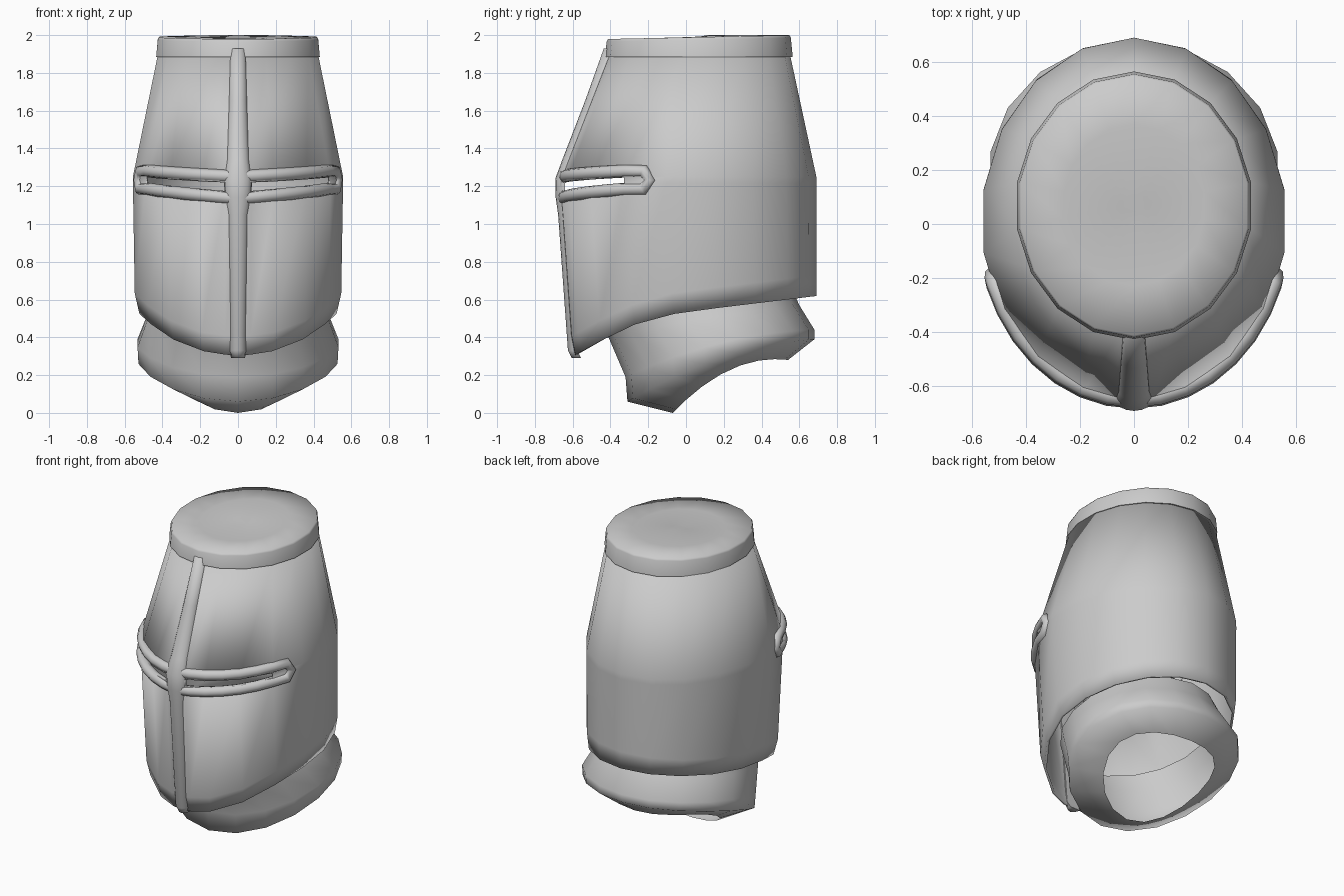
import bpy, bmesh
from math import sin, cos, pi, radians

cube = bpy.data.objects.get("Cube")
if cube:
    bpy.data.objects.remove(cube)

steel = bpy.data.materials.new("grey_steel")
steel.use_nodes = True
grey = (0.6, 0.6, 0.6, 1)
steel.diffuse_color = grey
steel.node_tree.nodes["Principled BSDF"].inputs["Base Color"].default_value = grey


def oval(a, half_width, front, back):
    """Point on an oval, the angle running from the front towards +x."""
    return half_width * sin(a), (front + back) / 2 + (front - back) / 2 * cos(a)


def loft(name, rows, closed=True, caps=(), skip=None, smooth=80):
    """Skin a list of equal-length point rows; skip drops single faces."""
    bm = bmesh.new()
    grid = [[bm.verts.new(p) for p in row] for row in rows]
    n = len(grid[0])
    for r in range(len(grid) - 1):
        for i in range(n if closed else n - 1):
            if skip and skip(r, i):
                continue
            j = (i + 1) % n
            bm.faces.new((grid[r][i], grid[r][j], grid[r + 1][j], grid[r + 1][i]))
    for c in caps:
        bm.faces.new(grid[c])
    bmesh.ops.recalc_face_normals(bm, faces=bm.faces[:])
    mesh = bpy.data.meshes.new(name)
    bm.to_mesh(mesh)
    bm.free()
    mesh.materials.append(steel)
    obj = bpy.data.objects.new(name, mesh)
    bpy.context.collection.objects.link(obj)
    bpy.ops.object.select_all(action="DESELECT")
    bpy.context.view_layer.objects.active = obj
    obj.select_set(True)
    bpy.ops.object.shade_smooth_by_angle(angle=radians(smooth))
    return obj


def interpolate(x, points):
    for (x0, v0), (x1, v1) in zip(points, points[1:]):
        if x <= x1:
            return v0 + (v1 - v0) * max(0, x - x0) / (x1 - x0)
    return points[-1][1]


# Shell: stacked ovals, with an extra column beside the nose bar for the slits
half = [7] + list(range(20, 180, 20))
degrees = [0] + half + [180] + [-d for d in reversed(half)]
angles = [radians(d) for d in degrees]
hem = [(-0.6, 0.3), (-0.4, 0.41), (-0.2, 0.5), (0, 0.535), (0.7, 0.62)]


def slit_low(a):
    return 1.165 + 0.05 * min(abs(a), pi / 3) / (pi / 3)


def slit_high(a):
    return 1.22 + 0.03 * min(abs(a), pi / 3) / (pi / 3)


def shell_ring(size, height):
    ring = []
    for a in angles:
        x, y = oval(a, *size)
        ring.append((x, y, height(a, y)))
    return ring


shell_rows = [
    shell_ring((0.53, -0.59, 0.69), lambda a, y: interpolate(y, hem)),
    shell_ring((0.555, -0.61, 0.69), lambda a, y: interpolate(y, hem) + 0.11),
    shell_ring((0.565, -0.665, 0.69), lambda a, y: slit_low(a)),
    shell_ring((0.565, -0.67, 0.69), lambda a, y: slit_high(a)),
    shell_ring((0.43, -0.405, 0.55), lambda a, y: 1.9),
]


def is_slit(row, i):
    pair = (abs(degrees[i]), abs(degrees[(i + 1) % len(degrees)]))
    return row == 2 and min(pair) >= 7 and max(pair) <= 60


shell = loft("helmet_shell", shell_rows, skip=is_slit)
wall = shell.modifiers.new("wall", "SOLIDIFY")
wall.thickness = 0.015
wall.offset = -1

# Crown: flared band closed by a flat top that rises a little to the back
even = [radians(20 * i) for i in range(18)]


def crown_ring(scale, z, tilt=0):
    ring = []
    for a in even:
        x, y = oval(a, 0.44, -0.43, 0.565)
        ring.append((x * scale, 0.07 + (y - 0.07) * scale, z + tilt * y))
    return ring


loft("crown_band", [crown_ring(0.93, 1.89), crown_ring(1, 1.885),
                    crown_ring(0.98, 1.975, 0.02), crown_ring(0.965, 1.988, 0.02),
                    crown_ring(0.6, 1.99, 0.02), crown_ring(0.1, 1.99, 0.02)],
     caps=(-1,))

# Nose bar: half-round strip running down the front (outer y, z, half width)
bar = [(-0.435, 1.93, 0.04), (-0.535, 1.65, 0.05), (-0.655, 1.34, 0.06),
       (-0.692, 1.24, 0.075), (-0.69, 1.14, 0.07), (-0.677, 1.05, 0.058),
       (-0.625, 0.33, 0.046), (-0.605, 0.29, 0.036)]
bar_rows = [[(w * cos(pi * k / 8), y + 0.05 * (1 - sin(pi * k / 8)), z)
             for k in range(9)] for y, z, w in bar]
loft("nose_bar", bar_rows, caps=(0, -1))

# Slit rim: one rounded bead around both eye slits
curve = bpy.data.curves.new("slit_rim", "CURVE")
curve.dimensions = "3D"
curve.bevel_depth = 0.034
curve.bevel_resolution = 2
sweep = [radians(d) for d in (0, 10, 20, 30, 40, 50, 60, 69)]
for side in (1, -1):
    path = []
    for a in sweep:
        x, y = oval(a, 0.548, -0.645, 0.67)
        path.append((side * x, y, slit_high(a) + 0.03))
    x, y = oval(radians(72), 0.548, -0.645, 0.67)
    path.append((side * x, y, 1.232))
    for a in reversed(sweep):
        x, y = oval(a, 0.55, -0.65, 0.67)
        path.append((side * x, y, slit_low(a) - 0.03))
    spline = curve.splines.new("POLY")
    spline.points.add(len(path) - 1)
    for point, co in zip(spline.points, path):
        point.co = (*co, 1)
    spline.use_smooth = True
curve.materials.append(steel)
rim = bpy.data.objects.new("slit_rim", curve)
bpy.context.collection.objects.link(rim)


# Neck guard: tilted collar that bulges out and turns under to an open hole
def collar_ring(half_width, front, back, z_front, z_side, z_back):
    ring = []
    for a in even:
        x, y = oval(a, half_width, front, back)
        c = -cos(a)
        z = z_side + (z_back - z_front) / 2 * c + ((z_front + z_back) / 2 - z_side) * c * c
        ring.append((x, y, z))
    return ring


collar = loft("neck_guard", [
    collar_ring(0.45, -0.47, 0.55, 0.52, 0.60, 0.68),
    collar_ring(0.49, -0.41, 0.60, 0.40, 0.50, 0.57),
    collar_ring(0.54, -0.32, 0.68, 0.19, 0.37, 0.44),
    collar_ring(0.535, -0.31, 0.68, 0.06, 0.29, 0.39),
    collar_ring(0.36, -0.07, 0.54, 0.0, 0.23, 0.28),
])
